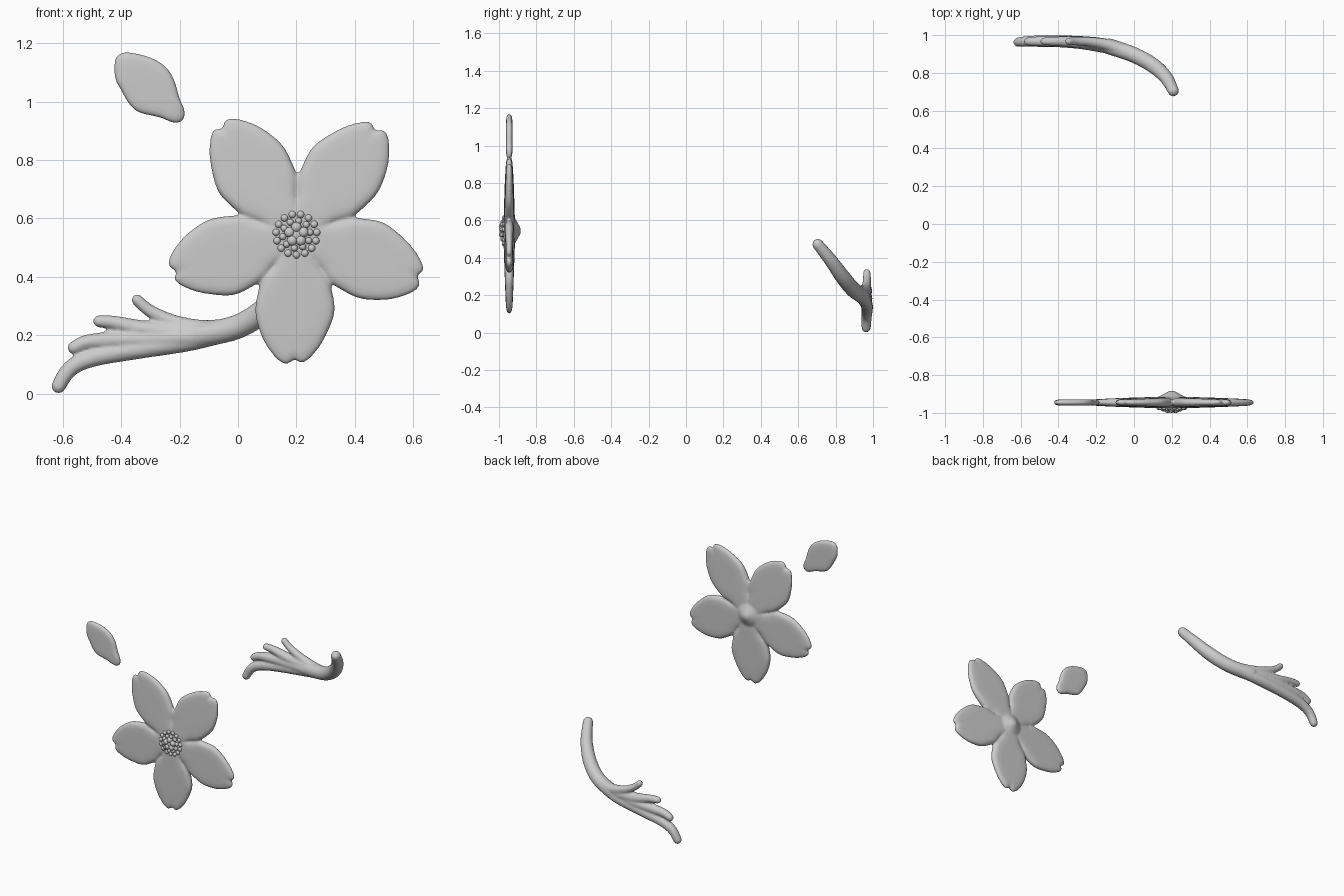
import bpy, bmesh, math
from mathutils import Vector, Matrix

if "Cube" in bpy.data.objects:
    bpy.data.objects.remove(bpy.data.objects["Cube"])

CX, CY, CZ = 0.20, -0.945, 0.545      # flower centre

grey = bpy.data.materials.new("pale grey")
grey.diffuse_color = (0.6, 0.6, 0.6, 1)
grey.use_nodes = True
grey.node_tree.nodes["Principled BSDF"].inputs["Base Color"].default_value = grey.diffuse_color


def finish(bm, name, voxel=None, iterations=4):
    """Turn a bmesh into an object, optionally fusing its overlapping parts."""
    bmesh.ops.recalc_face_normals(bm, faces=bm.faces)
    me = bpy.data.meshes.new(name)
    bm.to_mesh(me)
    bm.free()
    ob = bpy.data.objects.new(name, me)
    bpy.context.collection.objects.link(ob)
    me.materials.append(grey)
    for p in me.polygons:
        p.use_smooth = True
    if voxel:
        r = ob.modifiers.new("fuse", 'REMESH')
        r.mode = 'VOXEL'
        r.voxel_size = voxel
        r.use_smooth_shade = True
        s = ob.modifiers.new("soften", 'SMOOTH')
        s.factor = 0.5
        s.iterations = iterations
    return ob


def catmull(p0, p1, p2, p3, t):
    return 0.5 * (2 * p1 + (p2 - p0) * t + (2 * p0 - 5 * p1 + 4 * p2 - p3) * t * t
                  + (3 * p1 - p0 - 3 * p2 + p3) * t ** 3)


def smooth_path(pts, closed, steps=5):
    pts = [Vector(p) for p in pts]
    n = len(pts)
    get = (lambda i: pts[i % n]) if closed else (lambda i: pts[max(0, min(n - 1, i))])
    out = [catmull(get(i - 1), get(i), get(i + 1), get(i + 2), k / steps)
           for i in range(n if closed else n - 1) for k in range(steps)]
    return out if closed else out + [pts[-1]]


def pillow(bm, outline, centre, place, half):
    """Flat leaf with a rounded rim; half(p) is the half thickness at a point."""
    pts = smooth_path(outline, True)
    centre = Vector(centre)
    ring_scales = [0.3, 0.6, 0.8, 0.9, 0.96, 0.99]

    def ring(s, side):
        vs = []
        for p in pts:
            q = centre + (p - centre) * s
            h = side * half(q) * math.sqrt(max(0, 1 - s ** 9))
            vs.append(bm.verts.new(place(q, h)))
        return vs

    rim = ring(1, 0)
    n = len(pts)
    for side in (-1, 1):
        rings = [ring(s, side) for s in ring_scales] + [rim]
        mid = bm.verts.new(place(centre, side * half(centre)))
        for i in range(n):
            j = (i + 1) % n
            bm.faces.new((mid, rings[0][i], rings[0][j]))
            for a, b in zip(rings, rings[1:]):
                bm.faces.new((a[i], b[i], b[j], a[j]))


def ball(bm, pos, size, seg=16):
    m = Matrix.Translation(pos) @ Matrix.Diagonal((*size, 1))
    bmesh.ops.create_uvsphere(bm, u_segments=seg, v_segments=seg // 2, radius=1, matrix=m)


def tube(bm, pts, seg=16):
    """Round strand through (x, y, z, radius) points with ball ends."""
    path = smooth_path(pts, False)
    rings = []
    for i, p in enumerate(path):
        t = (path[min(i + 1, len(path) - 1)] - path[max(i - 1, 0)]).to_3d().normalized()
        a = t.cross(Vector((0, 1, 0.1))).normalized()
        b = t.cross(a)
        rings.append([bm.verts.new(p.to_3d() + p[3] * (a * math.cos(w) + b * math.sin(w)))
                      for w in (2 * math.pi * k / seg for k in range(seg))])
    for r, s in zip(rings, rings[1:]):
        for k in range(seg):
            bm.faces.new((r[k], r[(k + 1) % seg], s[(k + 1) % seg], s[k]))
    bm.faces.new(rings[0][::-1])
    bm.faces.new(rings[-1])
    for p in (path[0], path[-1]):
        ball(bm, p.to_3d(), (p[3],) * 3)


# Blossom: five notched petals fused with a domed front and a conical back
petal = [(0, 0.035), (0.1, 0.076), (0.15, 0.106), (0.2, 0.122), (0.28, 0.13),
         (0.377, 0.092), (0.435, 0.05), (0.456, 0.018), (0.445, -0.006),
         (0.46, -0.036), (0.437, -0.072), (0.37, -0.116), (0.28, -0.141),
         (0.2, -0.131), (0.15, -0.114), (0.1, -0.078), (0, -0.035)]
bm = bmesh.new()
for k, length in enumerate((0.965, 0.99, 1.01, 1.0, 0.975)):
    ang = math.radians(-90 + 72 * k)
    c, s = math.cos(ang), math.sin(ang)

    def place(q, h):
        u, v = q.x * length, q.y
        return (CX + u * c - v * s, CY + h, CZ + u * s + v * c)
    pillow(bm, petal, (0.25, 0, ), place, lambda q: 0.019 + 0.014 * max(0, 1 - q.x / 0.4))
cone = Matrix.Translation((CX, CY + 0.033, CZ)) @ Matrix.Rotation(-math.pi / 2, 4, 'X')
bmesh.ops.create_cone(bm, cap_ends=True, segments=32, radius1=0.115, radius2=0.014,
                      depth=0.056, matrix=cone)
ball(bm, (CX, CY, CZ), (0.09, 0.036, 0.09), 32)
finish(bm, "blossom", 0.0065, 5)

# Stamens: outer ring of beads, inner ring and five lumps in the middle
bm = bmesh.new()
for count, rad, size, depth, y in ((15, 0.07, 0.0125, 0.011, -0.974),
                                   (10, 0.047, 0.012, 0.012, -0.980),
                                   (5, 0.025, 0.018, 0.016, -0.984)):
    for i in range(count):
        w = 2 * math.pi * (i + 0.25) / count
        ball(bm, (CX + rad * math.cos(w), y, CZ + rad * math.sin(w)), (size, depth, size), 12)
ball(bm, (CX, -0.978, CZ), (0.03, 0.016, 0.03), 16)
finish(bm, "stamens")

# Loose petal drifting above the blossom
loose = [(-0.42, 1.14), (-0.40, 1.164), (-0.363, 1.166), (-0.30, 1.15), (-0.25, 1.12),
         (-0.22, 1.076), (-0.20, 1.01), (-0.185, 0.974), (-0.185, 0.946), (-0.20, 0.93),
         (-0.226, 0.93), (-0.267, 0.946), (-0.336, 0.963), (-0.37, 0.99),
         (-0.40, 1.04), (-0.42, 1.083)]
bm = bmesh.new()
pillow(bm, loose, (-0.30, 1.05), lambda q, h: (q.x, CY + h, q.y), lambda q: 0.017)
finish(bm, "loose_petal")

# Swept plume: a curved stem that splits into four strands
stem = [(0.208, 0.705, 0.472, 0.03), (0.17, 0.775, 0.385, 0.036), (0.10, 0.84, 0.295, 0.041),
        (0.0, 0.895, 0.23, 0.042), (-0.13, 0.94, 0.20, 0.043)]
strands = [
    [(-0.614, 0.963, 0.026, 0.025), (-0.575, 0.966, 0.085, 0.028), (-0.50, 0.968, 0.122, 0.031),
     (-0.36, 0.966, 0.149, 0.033), (-0.16, 0.948, 0.183, 0.036), (0.0, 0.90, 0.225, 0.036)],
    [(-0.562, 0.966, 0.158, 0.022), (-0.515, 0.967, 0.177, 0.026), (-0.42, 0.967, 0.184, 0.03),
     (-0.27, 0.958, 0.188, 0.034), (-0.10, 0.93, 0.20, 0.036)],
    [(-0.475, 0.967, 0.248, 0.021), (-0.42, 0.967, 0.243, 0.024), (-0.33, 0.965, 0.222, 0.03),
     (-0.20, 0.953, 0.208, 0.034), (-0.06, 0.92, 0.21, 0.036)],
    [(-0.345, 0.967, 0.321, 0.02), (-0.30, 0.967, 0.283, 0.022), (-0.22, 0.963, 0.245, 0.026),
     (-0.12, 0.943, 0.221, 0.032), (-0.01, 0.90, 0.225, 0.036)]]
bm = bmesh.new()
for path in [stem] + strands:
    tube(bm, path)
finish(bm, "plume", 0.0065, 6)
